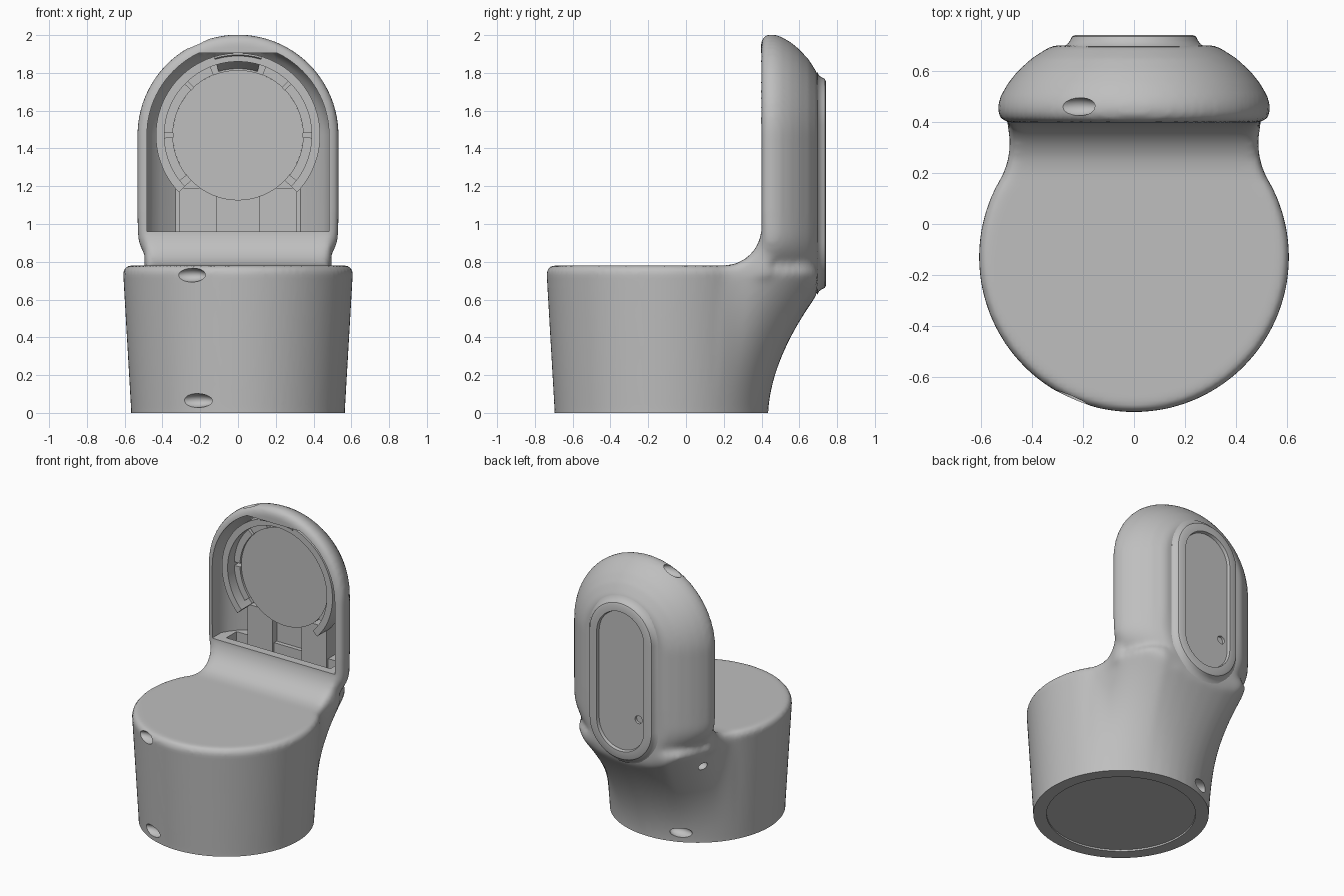
import bpy, bmesh, math
from math import sin, cos, pi, radians

if "Cube" in bpy.data.objects:
    bpy.data.objects.remove(bpy.data.objects["Cube"], do_unlink=True)

grey = bpy.data.materials.new("plain grey")
grey.use_nodes = True
grey.diffuse_color = (0.52, 0.52, 0.52, 1)
grey.node_tree.nodes["Principled BSDF"].inputs["Base Color"].default_value = (0.52, 0.52, 0.52, 1)


def finish(name, bm):
    bmesh.ops.recalc_face_normals(bm, faces=bm.faces)
    mesh = bpy.data.meshes.new(name)
    bm.to_mesh(mesh)
    bm.free()
    ob = bpy.data.objects.new(name, mesh)
    bpy.context.collection.objects.link(ob)
    mesh.materials.append(grey)
    return ob


def loft(name, rings):
    """Skin a stack of closed rings and cap both ends."""
    bm = bmesh.new()
    rows = [[bm.verts.new(p) for p in ring] for ring in rings]
    n = len(rows[0])
    for a, b in zip(rows, rows[1:]):
        for i in range(n):
            j = (i + 1) % n
            bm.faces.new((a[i], a[j], b[j], b[i]))
    bm.faces.new(rows[0])
    bm.faces.new(rows[-1])
    return finish(name, bm)


def arc(r, a0, a1, y, n=48, cz=1.47, rz=None):
    rz = rz or r
    return [(r * cos(radians(a0 + (a1 - a0) * i / n)), y,
             cz + rz * sin(radians(a0 + (a1 - a0) * i / n))) for i in range(n + 1)]


def arc_block(name, r0, r1, a0, a1, y0, y1, back_r0=None):
    """Curved bar between two radii, facing the front."""
    n = max(4, int((a1 - a0) / 4))
    return loft(name, [arc(r1, a0, a1, y, n) + arc(r, a1, a0, y, n)
                       for y, r in ((y0, r0), (y1, back_r0 or r0))])


def disc(name, r, y0, y1, x=0, z=1.47):
    return loft(name, [[(px + x, py, pz) for px, py, pz in arc(r, 0, 360, y, 64, z)[:-1]]
                       for y in (y0, y1)])


def box(name, x0, x1, y0, y1, z0, z1):
    return loft(name, [[(x0, y0, z), (x1, y0, z), (x1, y1, z), (x0, y1, z)] for z in (z0, z1)])


def ellipsoid(name, at, size):
    bm = bmesh.new()
    bmesh.ops.create_uvsphere(bm, u_segments=24, v_segments=16, radius=1)
    bmesh.ops.scale(bm, vec=size, verts=bm.verts)
    bmesh.ops.translate(bm, vec=at, verts=bm.verts)
    return finish(name, bm)


def modify(target, kind, **settings):
    mod = target.modifiers.new(kind, kind)
    for key, value in settings.items():
        setattr(mod, key, value)
    bpy.context.view_layer.objects.active = target
    bpy.ops.object.modifier_apply(modifier=mod.name)


def boolean(target, tool, kind):
    modify(target, 'BOOLEAN', operation=kind, object=tool, solver='EXACT')
    bpy.data.objects.remove(tool, do_unlink=True)


# Half widths of the domed upright, front to back: (y, half width)
DOME = [(.398, .495), (.41, .518), (.43, .53), (.46, .534), (.50, .523), (.55, .495),
        (.60, .455), (.65, .40), (.685, .345), (.70, .315)]
NECK = [(.20, .513), (.25, .502), (.30, .499), (.35, .503), (.40, .515)]
CY = -.13


# Round base that swells backwards into the upright
def base_ring(z, radius):
    half = []
    start = math.atan2(NECK[0][0] - CY, NECK[0][1])
    for i in range(40):
        t = -pi / 2 + (start + pi / 2) * i / 40
        half.append((radius * cos(t), CY + radius * sin(t)))
    for y, x in NECK + DOME[3:] + [(.70, .2), (.70, .1), (.70, 0)]:
        full = .95 - .32 * math.sqrt(max(0, 1 - (x / .535) ** 2))
        swell = min(1, (max(z, 0) / full) ** 2)
        d = math.hypot(x, y - CY)
        r = radius + (d * .997 - radius) * swell
        half.append((x / d * r, CY + (y - CY) / d * r))
    return [(x, y, z) for x, y in half] + [(-x, y, z) for x, y in half[-2:0:-1]]


rings = [base_ring(-.08 + .82 * i / 26, .565 + .058 * max(0, -.08 + .82 * i / 26))
         for i in range(27)]
for i in range(1, 7):
    t = pi / 2 * i / 6
    k = 1 - .065 * (1 - cos(t))
    rings.append([(x * k, CY + (y - CY) * k, .74 + .04 * sin(t)) for x, y, _ in rings[26]])
body = loft("body_shell", rings)

# Upright with a round top and a shallow round bottom
boolean(body, loft("upright", [arc(a, 0, 180, y) + arc(a, 180, 360, y, 32, .95, .31)
                               for y, a in DOME]), 'UNION')


# Cove between seat top and upright
def neck_width(y):
    for (y0, x0), (y1, x1) in zip(NECK, NECK[1:]):
        if y <= y1:
            return x0 + (x1 - x0) * (y - y0) / (y1 - y0)
    return NECK[-1][1]


cove = []
for i in range(-1, 13):
    t = pi / 2 * max(i, 0) / 12
    front, z = .20 + .20 * sin(t), (.98 - .20 * cos(t) if i >= 0 else .72)
    ys = [front + (.44 - front) * j / 6 for j in range(7)]
    side = [(neck_width(y) - .02 * sin(t) ** 2 - .015 * cos(t), y, z) for y in ys]
    cove.append(side + [(-x, y, z) for x, y, z in reversed(side)])
boolean(body, loft("cove", cove), 'UNION')

# Melt the joints together, mostly around the neck, then trim the base flat
modify(body, 'REMESH', mode='VOXEL', voxel_size=.018)
blend = body.vertex_groups.new(name="blend")
for v in body.data.vertices:
    x, y, z = v.co
    weight = min(1, (y - .12) / .12, (1.08 - z) / .15, z / .2)
    blend.add([v.index], max(.07, weight), 'REPLACE')
modify(body, 'SMOOTH', factor=.5, iterations=14, vertex_group="blend")
boolean(body, box("ground_trim", -2, 2, -2, 2, -1, 0), 'DIFFERENCE')

# Hollow in the upright, flat at the top, sinking behind the front lip
hollow = loft("hollow", [[(a, y, .96)] + arc(a, 0, 180, y) + [(-a, y, .96)] for y, a in
                         [(.35, .482), (.50, .482), (.55, .452), (.60, .41), (.66, .33)]])
boolean(hollow, box("hollow_top", -1, 1, 0, 1, 1.905, 2.5), 'DIFFERENCE')
boolean(hollow, box("hollow_well", -.41, .41, .455, .57, .74, 1.1), 'UNION')
boolean(body, hollow, 'DIFFERENCE')

# Recess under the base
boolean(body, loft("foot_recess", [[(.48 * cos(pi * i / 32), CY + .48 * sin(pi * i / 32), z)
                                    for i in range(64)] for z in (-.1, .012)]), 'DIFFERENCE')

# Small dimples
for at, size in [((-.255, -.69, .73), (.09, .055, .038)), ((-.22, -.66, .065), (.095, .05, .037)),
                 ((-.225, .46, 1.955), (.09, .036, .04)), ((-.42, .43, .62), (.04, .04, .035)),
                 ((-.23, .385, .07), (.085, .05, .035))]:
    boolean(body, ellipsoid("dimple", at, size), 'DIFFERENCE')


# Raised oval on the back with a sunken panel
def oval(hw, y):
    return arc(hw, 0, 180, y, 24, 1.215 + .31) + arc(hw, 180, 360, y, 24, 1.215 - .31)


back_oval = loft("back_oval", [oval(hw, y) for hw, y in
                               [(.20, .675), (.28, .695), (.262, .704), (.25, .72), (.243, .735),
                                (.232, .74), (.185, .74), (.18, .718)]])
boolean(back_oval, disc("screw_hole", .028, .69, .8, -.13, .97), 'DIFFERENCE')

# Round holder inside the hollow
parts = [body, back_oval,
         arc_block("holder_rim", .39, .435, -44, 224, .44, .58),
         arc_block("holder_floor", .34, .395, -44, 224, .56, .60),
         disc("holder_plate", .345, .53, .60),
         arc_block("top_clip", .425, .435, 73, 107, .43, .565, .35),
         box("channel_back", -.12, .12, .60, .68, .80, 1.2)]
for s, side in ((1, "left"), (-1, "right")):
    xs = sorted((s * .115, s * .31))
    parts.append(box(side + "_lower_panel", *xs, .55, .675, .75, 1.19))

# Ledge segments around the plate, with gaps between them
for a0, a1 in [(2, 44), (47, 68), (112, 133), (136, 178), (182, 218), (322, 358)]:
    parts.append(arc_block("ledge_segment", .345, .392, a0, a1, .515, .57))

for ob in parts:
    bpy.ops.object.select_all(action='DESELECT')
    ob.select_set(True)
    bpy.context.view_layer.objects.active = ob
    bpy.ops.object.shade_smooth_by_angle(angle=radians(35))
